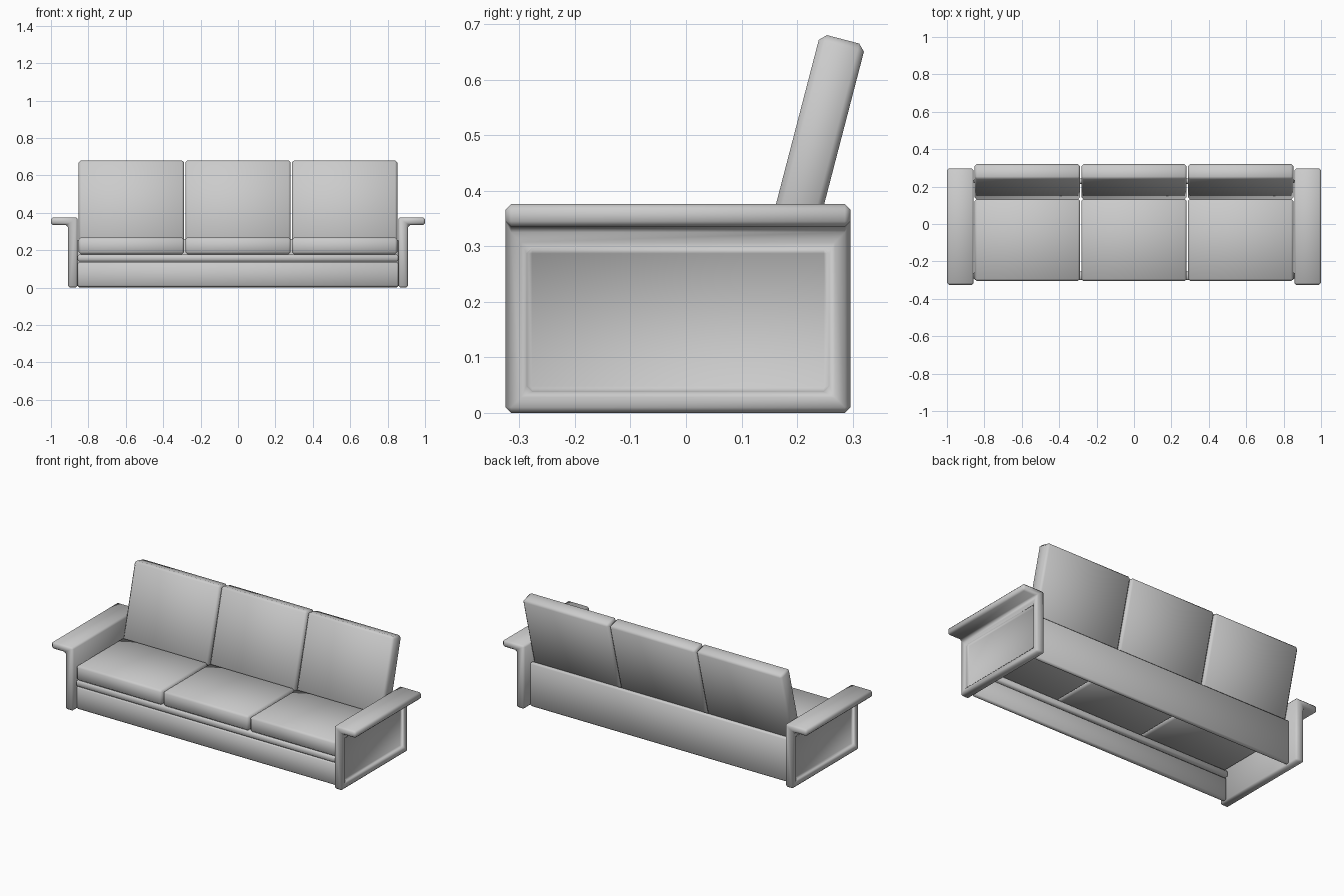
import bpy, bmesh, math
from mathutils import Matrix, Vector

if "Cube" in bpy.data.objects:
    bpy.data.objects.remove(bpy.data.objects["Cube"])


def finish(name, bm, bevel):
    bmesh.ops.recalc_face_normals(bm, faces=bm.faces[:])
    for f in bm.faces:
        f.smooth = True
    me = bpy.data.meshes.new(name)
    bm.to_mesh(me)
    bm.free()
    ob = bpy.data.objects.new(name, me)
    bpy.context.collection.objects.link(ob)
    mod = ob.modifiers.new("soft_edges", 'BEVEL')
    mod.width = bevel
    mod.segments = 1
    mod.limit_method = 'ANGLE'
    return ob


def box(name, lo, hi, bevel=0.01):
    lo, hi = Vector(lo), Vector(hi)
    bm = bmesh.new()
    bmesh.ops.create_cube(bm, size=1)
    bmesh.ops.transform(bm, verts=bm.verts[:],
                        matrix=Matrix.Translation((lo + hi) / 2) @ Matrix.Diagonal((hi - lo).to_4d()))
    return finish(name, bm, bevel)


def prism(name, profile, axis, a, b, bevel=0.01, panel=None):
    """Extrude a closed profile along x or y, optionally sinking one side panel."""
    def place(p, t):
        return (t, p[0], p[1]) if axis == 'X' else (p[0], t, p[1])
    bm = bmesh.new()
    face = bm.faces.new([bm.verts.new(place(p, a)) for p in profile])
    new = bmesh.ops.extrude_face_region(bm, geom=[face])["geom"]
    shift = Vector(place((0, 0), b - a))
    bmesh.ops.translate(bm, verts=[v for v in new if isinstance(v, bmesh.types.BMVert)], vec=shift)
    bmesh.ops.recalc_face_normals(bm, faces=bm.faces[:])
    if panel:
        x, border, depth = panel
        side = [f for f in bm.faces if all(abs(v.co.x - x) < 1e-4 for v in f.verts)]
        bmesh.ops.inset_region(bm, faces=side, thickness=border, use_even_offset=True)
        # sink the inset panel with a vertical wall around it
        new = bmesh.ops.extrude_face_region(bm, geom=side)["geom"]
        bmesh.ops.delete(bm, geom=[f for f in side if f.is_valid], context='FACES_ONLY')
        bmesh.ops.translate(bm, verts=[v for v in new if isinstance(v, bmesh.types.BMVert)],
                            vec=(-depth, 0, 0))
    return finish(name, bm, bevel)


# Arms: upright panel with an overhanging rest and a sunken outer panel
arm_profile = [(0.857, 0), (0.91, 0), (0.91, 0.335), (1.0, 0.335), (1.0, 0.376), (0.857, 0.376)]
arm = prism("arms", arm_profile, 'Y', -0.325, 0.296, 0.01, (0.91, 0.038, 0.02))
arm.modifiers.new("other_side", 'MIRROR')

# Base boards
box("front_board", (-0.857, -0.295, 0.004), (0.857, -0.265, 0.137), 0.008)
box("front_rail", (-0.857, -0.300, 0.139), (0.857, -0.255, 0.177), 0.008)
box("back_board", (-0.857, 0.215, 0.0), (0.857, 0.242, 0.26), 0.008)

# Seat cushions and reclined back cushions
tilt = math.radians(14.6)
up = Vector((math.sin(tilt), math.cos(tilt)))
back = Vector((math.cos(tilt), -math.sin(tilt)))
top = Vector((0.242, 0.683))
low = top - up * 0.45
back_profile = [low, low + back * 0.084, top + back * 0.084, top]
for i in (-1, 0, 1):
    x0, x1 = i * 0.57 - 0.282, i * 0.57 + 0.282
    box("seat_cushion", (x0, -0.305, 0.178), (x1, 0.135, 0.268), 0.012)
    prism("back_cushion", back_profile, 'X', x0, x1, 0.012)
